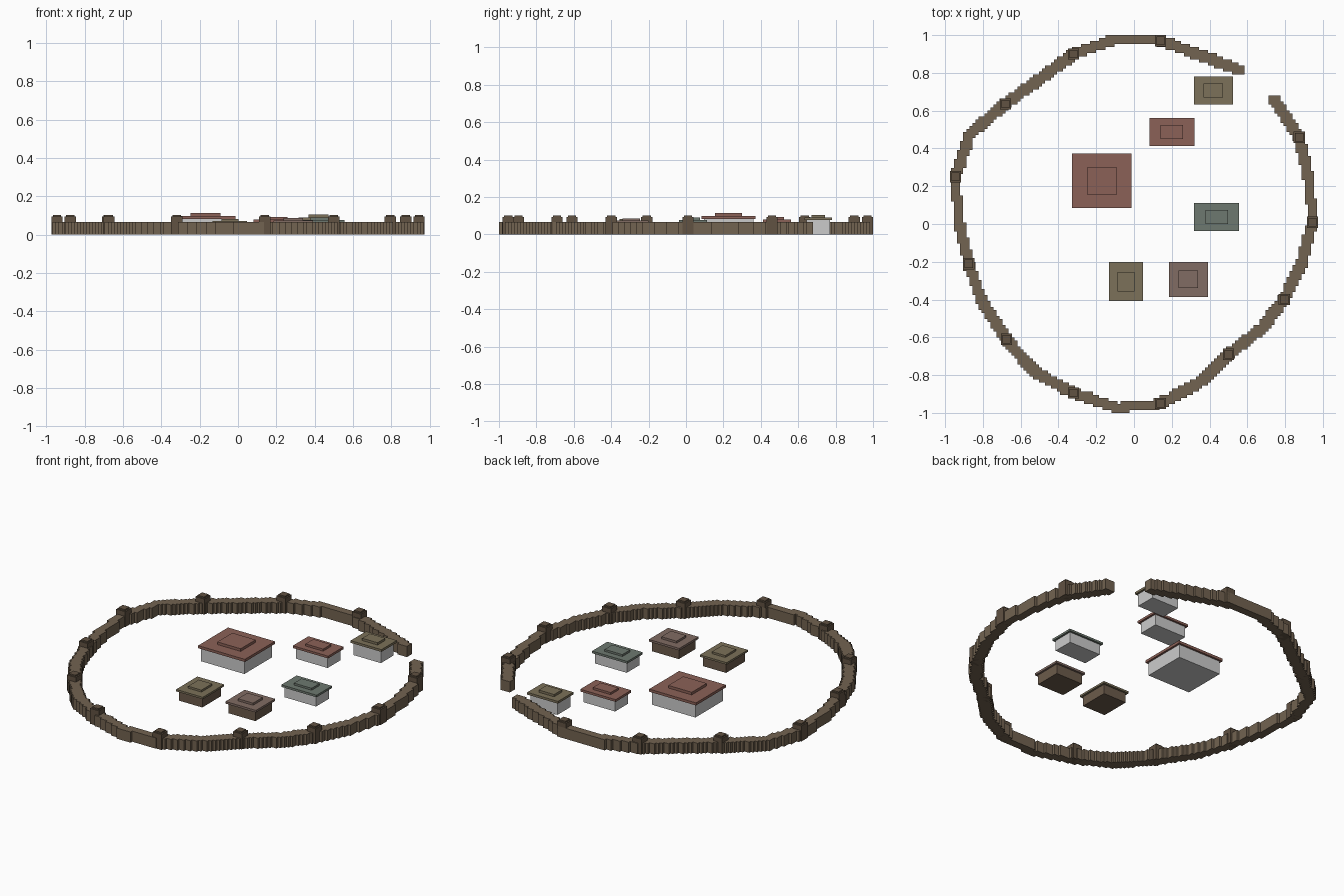
import bpy, bmesh
from mathutils import Vector

if "Cube" in bpy.data.objects:
    bpy.data.objects.remove(bpy.data.objects["Cube"])


def material(name, rgb):
    m = bpy.data.materials.new(name)
    m.diffuse_color = (*rgb, 1)
    m.use_nodes = True
    m.node_tree.nodes["Principled BSDF"].inputs["Base Color"].default_value = m.diffuse_color
    return m


WALL = material("palisade_wood", (0.17, 0.125, 0.082))
TOWER = material("tower_wood", (0.12, 0.085, 0.055))
TIMBER = material("timber", (0.15, 0.105, 0.07))
RED = material("red_tiles", (0.26, 0.12, 0.095))
OLIVE = material("olive_thatch", (0.20, 0.165, 0.10))
GREEN = material("green_slate", (0.155, 0.19, 0.16))
MAUVE = material("brown_tiles", (0.22, 0.15, 0.125))


def finish(name, bm, mat):
    me = bpy.data.meshes.new(name)
    bm.to_mesh(me)
    bm.free()
    ob = bpy.data.objects.new(name, me)
    bpy.context.collection.objects.link(ob)
    if mat:
        me.materials.append(mat)
    return ob


def box(name, x, y, sx, sy, z0, z1, mat=None):
    bm = bmesh.new()
    bmesh.ops.create_cube(bm, size=1)
    for v in bm.verts:
        v.co = Vector((x + v.co.x * sx, y + v.co.y * sy, z0 + (v.co.z + 0.5) * (z1 - z0)))
    return finish(name, bm, mat)


# Ring path, from one side of the gate round to the other
PATH = [(0.565, 0.815), (0.14, 0.97), (-0.10, 0.976), (-0.32, 0.90), (-0.68, 0.635),
        (-0.87, 0.475), (-0.945, 0.25), (-0.925, 0.0), (-0.875, -0.21), (-0.80, -0.42),
        (-0.675, -0.61), (-0.525, -0.785), (-0.32, -0.895), (-0.09, -0.972), (0.14, -0.95),
        (0.35, -0.84), (0.50, -0.69), (0.68, -0.55), (0.795, -0.40), (0.89, -0.20),
        (0.945, 0.01), (0.925, 0.24), (0.875, 0.46), (0.74, 0.66)]
CELL, WALL_H = 0.016, 0.065

# Palisade: a three-cell-wide stepped footprint raised to wall height
cells = set()
for a, b in zip(PATH, PATH[1:]):
    a, b = Vector(a), Vector(b)
    n = int((b - a).length / (CELL * 0.5)) + 1
    for i in range(n + 1):
        p = a.lerp(b, i / n)
        cx, cy = round(p.x / CELL), round(p.y / CELL)
        cells |= {(cx + dx, cy + dy) for dx in (-1, 0, 1) for dy in (-1, 0, 1)}

bm = bmesh.new()


def quad(pts):
    bm.faces.new([bm.verts.new(p) for p in pts])


for i, j in sorted(cells):
    x0, x1 = (i - 0.5) * CELL, (i + 0.5) * CELL
    y0, y1 = (j - 0.5) * CELL, (j + 0.5) * CELL
    loop = [(x0, y0), (x1, y0), (x1, y1), (x0, y1)]
    quad([(x, y, WALL_H) for x, y in loop])
    quad([(x, y, 0) for x, y in reversed(loop)])
    for k, (dx, dy) in enumerate([(0, -1), (1, 0), (0, 1), (-1, 0)]):
        if (i + dx, j + dy) not in cells:
            p, q = loop[k], loop[(k + 1) % 4]
            quad([(*p, 0), (*q, 0), (*q, WALL_H), (*p, WALL_H)])
bmesh.ops.remove_doubles(bm, verts=bm.verts, dist=0.001)
finish("palisade_wall", bm, WALL)

# Watch towers on the ring
for k, i in enumerate([1, 3, 4, 6, 8, 10, 12, 14, 16, 18, 20, 22]):
    x, y = PATH[i]
    box(f"tower_{k + 1}", x, y, 0.06, 0.06, 0, 0.094, TOWER)
    box(f"tower_cap_{k + 1}", x, y, 0.044, 0.044, 0.094, 0.102, TOWER)

# Buildings: centre, eave size, wall top, eave top, ridge top, roof and wall materials
BUILDINGS = {
    "great_hall": (-0.17, 0.228, 0.315, 0.288, 0.081, 0.097, 0.113, RED, None),
    "red_house": (0.20, 0.487, 0.238, 0.15, 0.066, 0.08, 0.093, RED, None),
    "gate_house": (0.42, 0.707, 0.207, 0.148, 0.076, 0.09, 0.104, OLIVE, None),
    "green_house": (0.437, 0.037, 0.238, 0.148, 0.064, 0.077, 0.089, GREEN, None),
    "thatched_hut": (-0.042, -0.305, 0.18, 0.205, 0.058, 0.07, 0.082, OLIVE, TIMBER),
    "brown_hut": (0.288, -0.293, 0.205, 0.185, 0.06, 0.073, 0.086, MAUVE, TIMBER),
}
for name, (x, y, sx, sy, z1, z2, z3, roof, wall) in BUILDINGS.items():
    box(name + "_walls", x, y, sx - 0.024, sy - 0.024, 0, z1, wall)
    box(name + "_roof", x, y, sx, sy, z1, z2, roof)
    box(name + "_roof_ridge", x, y, sx * 0.5, sy * 0.5, z2, z3, roof)
